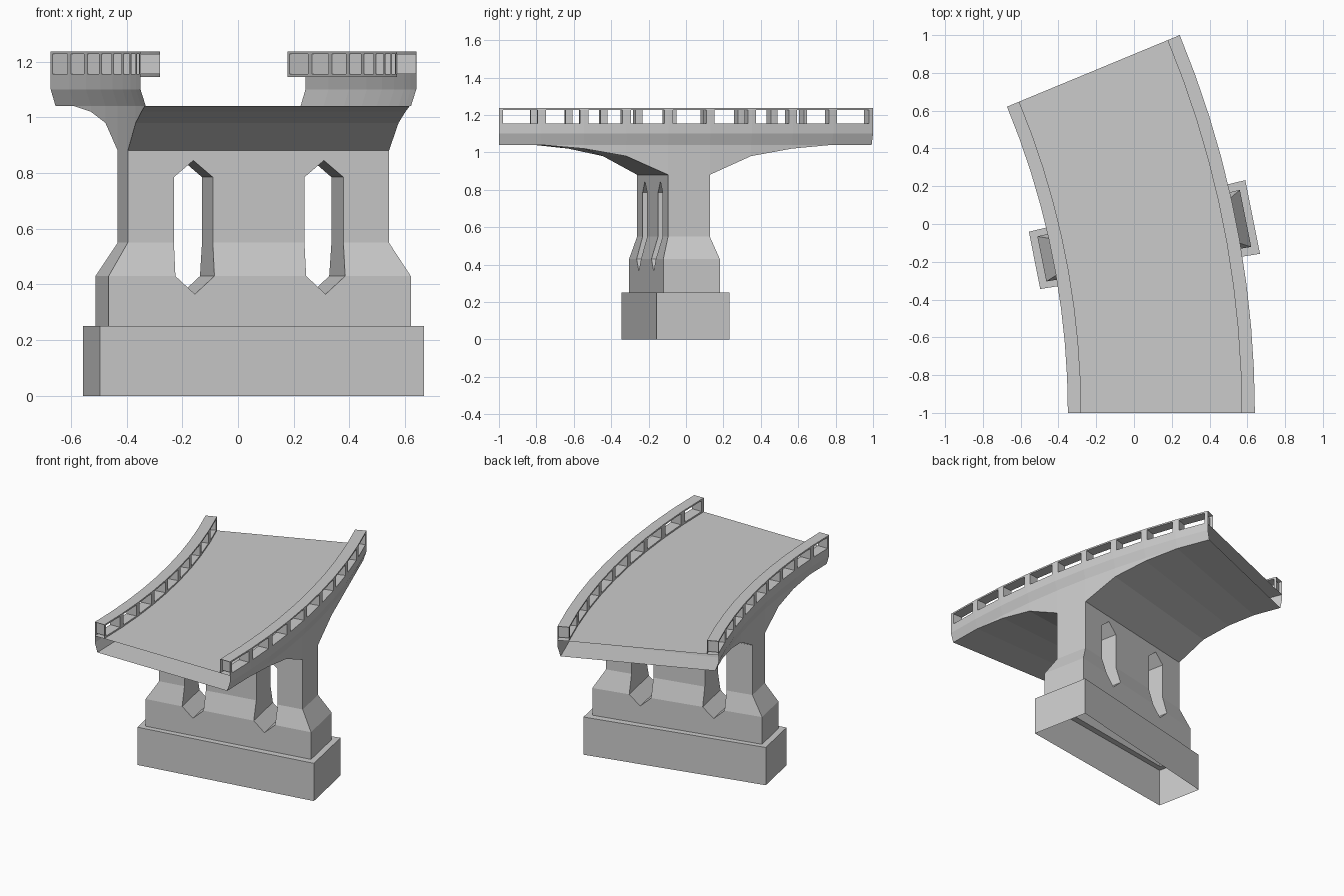
import bpy, bmesh
from math import sin, cos, radians, floor

if "Cube" in bpy.data.objects:
    bpy.data.objects.remove(bpy.data.objects["Cube"])

CX, CY = -4.586, -1.0            # centre of the curve
R_IN, R_OUT = 4.236, 5.226       # deck edges
P_IN, P_OUT = 4.255, 5.207       # pier / lower wall edges
SEGS, STEP = 9, 2.5              # deck segments and their angle
MID = SEGS * STEP / 2
Z_DECK, Z_TOP = 1.145, 1.237


def bend(r, deg, z):
    """Radius and angle to world position."""
    a = radians(deg)
    return (CX + r * cos(a), CY + r * sin(a), z)


def chord(r, s, z):
    """Like bend, but straight within each deck segment (s counts segments)."""
    i = min(floor(s), SEGS - 1)
    p, q = bend(r, i * STEP, z), bend(r, (i + 1) * STEP, z)
    return tuple(u + (v - u) * (s - i) for u, v in zip(p, q))


def finish(name, bm):
    bmesh.ops.remove_doubles(bm, verts=bm.verts, dist=0.0005)
    bmesh.ops.recalc_face_normals(bm, faces=bm.faces)
    mesh = bpy.data.meshes.new(name)
    bm.to_mesh(mesh)
    bm.free()
    ob = bpy.data.objects.new(name, mesh)
    bpy.context.collection.objects.link(ob)
    return ob


def quad(bm, *pts):
    bm.faces.new([bm.verts.new(p) for p in pts])


# Deck: open-ended shell with an arched underside springing from the pier
under = [1.04, 1.04, 1.02, 0.98, 0.88]
under += under[::-1]
bm = bmesh.new()


def section(i):
    prof = [(P_IN, under[i]), (P_IN, 1.04), (R_IN, 1.10), (R_IN, Z_DECK),
            (R_IN + 0.07, Z_DECK), (R_OUT - 0.07, Z_DECK), (R_OUT, Z_DECK),
            (R_OUT, 1.10), (P_OUT, 1.04), (P_OUT, under[i])]
    return [bend(r, i * STEP, z) for r, z in prof]


for i in range(SEGS):
    a, b = section(i), section(i + 1)
    n = len(a)
    for k in range(n):
        if k == n - 1 and i == SEGS // 2:
            continue                       # pier joins here
        m = (k + 1) % n
        pts = list(dict.fromkeys([a[k], a[m], b[m], b[k]]))
        if len(pts) > 2:
            quad(bm, *pts)
finish("bridge_deck", bm)


# Railings: hollow parapets with one framed opening per segment
def railing(name, r0, r1):
    bm = bmesh.new()
    for i in range(SEGS):
        big = [(i, Z_DECK), (i + 1, Z_DECK), (i + 1, Z_TOP), (i, Z_TOP)]
        hole = [(i + .1, 1.155), (i + .9, 1.155), (i + .9, 1.227), (i + .1, 1.227)]

        def at(r, p):
            # stay on this segment's chord at its far end
            return chord(r, p[0], p[1])
        for k in range(4):
            m = (k + 1) % 4
            for r in (r0, r1):
                quad(bm, at(r, big[k]), at(r, big[m]), at(r, hole[m]), at(r, hole[k]))
            quad(bm, at(r0, hole[k]), at(r0, hole[m]), at(r1, hole[m]), at(r1, hole[k]))
        quad(bm, at(r0, big[3]), at(r0, big[2]), at(r1, big[2]), at(r1, big[3]))
    finish(name, bm)


railing("inner_railing", R_IN, R_IN + 0.07)
railing("outer_railing", R_OUT - 0.07, R_OUT)

# Pier: stacked levels (z, inner radius, outer radius, half angle), built straight
levels = [(0.00, 4.142, 5.32, 2.14), (0.25, 4.142, 5.32, 2.14),
          (0.25, 4.18, 5.28, 1.67), (0.43, 4.18, 5.28, 1.67),
          (0.55, P_IN, P_OUT, 1.25), (0.88, P_IN, P_OUT, 1.25)]
bm = bmesh.new()
rings = [[bm.verts.new(p) for p in ((a, -h, z), (b, -h, z), (b, h, z), (a, h, z))]
         for z, a, b, h in levels]
for lo, hi in zip(rings, rings[1:]):
    for k in range(4):
        m = (k + 1) % 4
        bm.faces.new((lo[k], lo[m], hi[m], hi[k]))
bm.faces.new(rings[0][::-1])
bm.faces.new(rings[-1])
pier = finish("pier", bm)

# Two pointed slots cut through the pier
bm = bmesh.new()
for c in (4.494, 4.97):
    w = 0.071
    hexa = [(c, .365), (c + w, .43), (c + w, .785), (c, .845), (c - w, .785), (c - w, .43)]
    f = bm.faces.new([bm.verts.new((x, -3, z)) for x, z in hexa])
    g = bmesh.ops.extrude_face_region(bm, geom=[f])
    bmesh.ops.translate(bm, vec=(0, 6, 0),
                        verts=[v for v in g["geom"] if isinstance(v, bmesh.types.BMVert)])
    if not f.is_valid or f not in bm.faces[:]:
        continue
cutter = finish("slot_cutter", bm)
cutter.hide_render = True
mod = pier.modifiers.new("slots", "BOOLEAN")
mod.operation, mod.solver, mod.object = "DIFFERENCE", "EXACT", cutter
bpy.context.view_layer.objects.active = pier
bpy.ops.object.modifier_apply(modifier=mod.name)
bpy.data.objects.remove(cutter)

# Open the pier's top and bottom, then bend it onto the curve
bm = bmesh.new()
bm.from_mesh(pier.data)
caps = [f for f in bm.faces
        if all(v.co.z < .001 for v in f.verts) or all(v.co.z > .879 for v in f.verts)]
bmesh.ops.delete(bm, geom=caps, context="FACES")
for v in bm.verts:
    v.co = bend(v.co.x, MID + v.co.y, v.co.z)
bm.to_mesh(pier.data)
bm.free()
